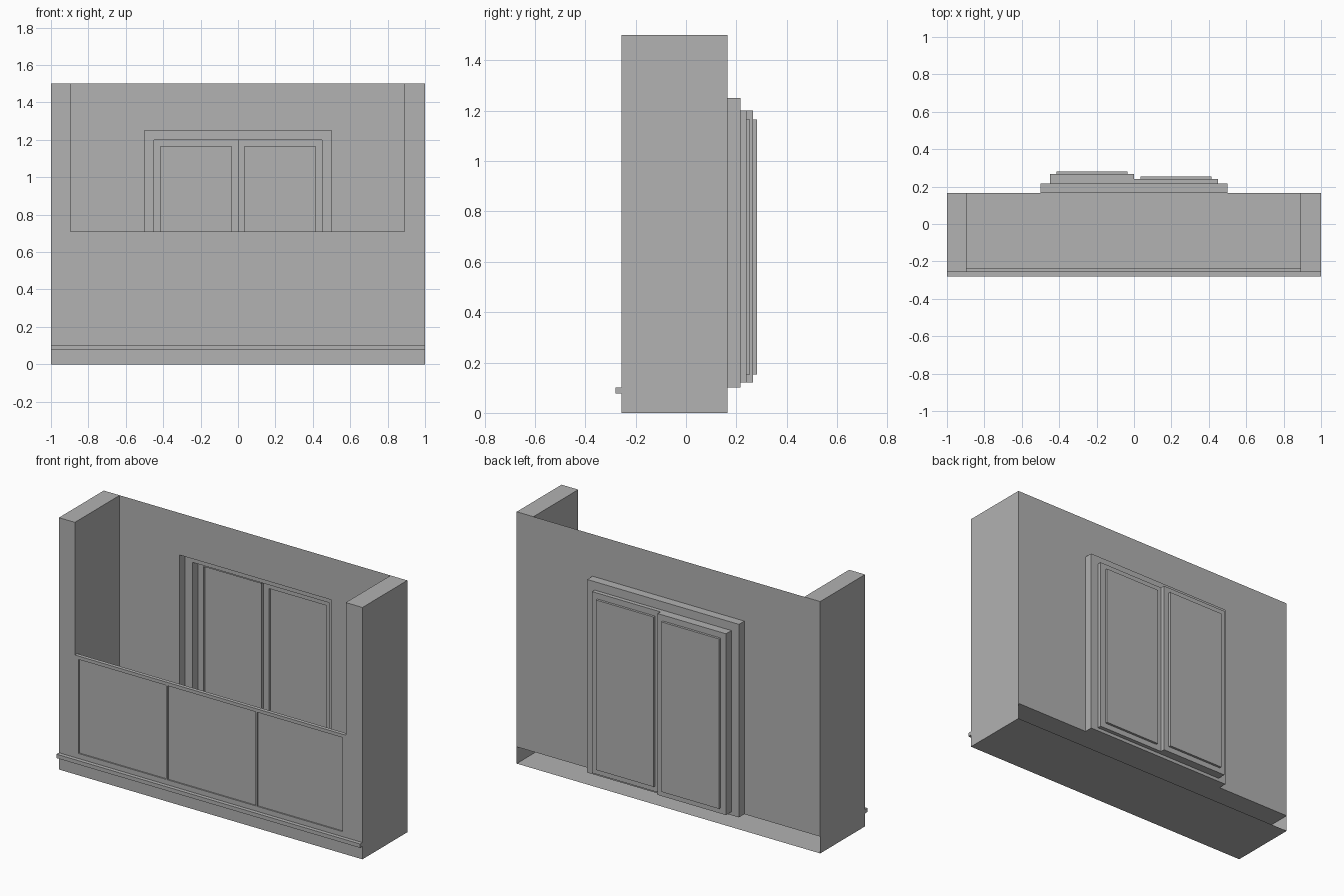
import bpy
import bmesh
from mathutils import Vector

cube = bpy.data.objects.get("Cube")
if cube:
    bpy.data.objects.remove(cube, do_unlink=True)

GREY = 0.445
plaster = bpy.data.materials.new("plain grey")
plaster.use_nodes = True
colour = (GREY, GREY, GREY, 1)
plaster.diffuse_color = colour
plaster.node_tree.nodes["Principled BSDF"].inputs["Base Color"].default_value = colour


def finish(name, bm):
    mesh = bpy.data.meshes.new(name)
    bm.to_mesh(mesh)
    bm.free()
    mesh.materials.append(plaster)
    obj = bpy.data.objects.new(name, mesh)
    bpy.context.collection.objects.link(obj)
    return obj


def box(name, x, y, z, open_sides=()):
    """Box between pairs of limits; sides facing the given directions stay open."""
    bm = bmesh.new()
    bmesh.ops.create_cube(bm, size=1)
    bm.normal_update()
    dropped = [f for f in bm.faces
               if any(f.normal.dot(Vector(d)) > 0.9 for d in open_sides)]
    bmesh.ops.delete(bm, geom=dropped, context='FACES')
    for v in bm.verts:
        v.co = [lim[0] if c < 0 else lim[1] for c, lim in zip(v.co, (x, y, z))]
    return finish(name, bm)


def sheet(name, rect, y, holes=(), rim_from=None, facing=1):
    """Upright sheet at depth y with rectangular holes and an optional rim.
    Rectangles are (x0, x1, z0, z1)."""
    bm = bmesh.new()
    areas = [rect, *holes]
    xs = sorted({v for a in areas for v in a[:2]})
    zs = sorted({v for a in areas for v in a[2:]})

    def quad(points):
        bm.faces.new([bm.verts.new(p) for p in points])

    for xa, xb in zip(xs, xs[1:]):
        for za, zb in zip(zs, zs[1:]):
            cx, cz = (xa + xb) / 2, (za + zb) / 2
            if any(h[0] < cx < h[1] and h[2] < cz < h[3] for h in holes):
                continue
            quad([(xa, y, za), (xa, y, zb), (xb, y, zb), (xb, y, za)])
    if rim_from is not None:
        x0, x1, z0, z1 = rect
        ring = [(x0, z0), (x0, z1), (x1, z1), (x1, z0)]
        for a, b in zip(ring, ring[1:] + ring[:1]):
            quad([(a[0], y, a[1]), (a[0], rim_from, a[1]),
                  (b[0], rim_from, b[1]), (b[0], y, b[1])])
    bmesh.ops.remove_doubles(bm, verts=bm.verts, dist=1e-5)
    bm.normal_update()
    if facing < 0:
        bmesh.ops.reverse_faces(bm, faces=bm.faces)
    return finish(name, bm)


FRONT, BACK = -0.257, 0.165
FLOOR, TOP, RAIL = 0.10, 1.50, 0.71
BACKWARD, DOWN, UP = (0, 1, 0), (0, 0, -1), (0, 0, 1)

# Hollow floor slab, open at the back, and the trim along its front
box("floor_slab", (-1, 1), (FRONT, BACK), (0, FLOOR), [BACKWARD])
box("front_trim", (-1, 1), (-0.28, FRONT), (0.077, FLOOR))

# Side walls
for side, x in (("right", (-1, -0.895)), ("left", (0.89, 1))):
    box(side + "_side_wall", x, (FRONT, BACK), (FLOOR, TOP), [BACKWARD, DOWN])

# Parapet: front sheet with three shallow panels, and its inner side and top
edges = [-0.87, -0.29, 0.30, 0.87]
GAP = 0.005
panels = []
for i in range(3):
    left = edges[i] + (GAP if i > 0 else 0)
    right = edges[i + 1] - (GAP if i < 2 else 0)
    panels.append((left, right, 0.13, 0.69))
sheet("parapet_front", (-0.895, 0.89, FLOOR, RAIL), FRONT, panels, facing=-1)
for i, panel in enumerate(panels):
    sheet(f"parapet_panel_{i + 1}", panel, FRONT + 0.008, rim_from=FRONT, facing=-1)
box("parapet_inside", (-0.895, 0.89), (FRONT, -0.235), (FLOOR, RAIL),
    [(0, -1, 0), DOWN, (1, 0, 0), (-1, 0, 0)])

# Rear wall with the stepped surround of the sliding doors
surround = (-0.50, 0.50, FLOOR, 1.25)
doors = {"right": ((-0.45, 0, 0.12, 1.20), 0.267),
         "left": ((0, 0.45, 0.12, 1.20), 0.24)}
SURROUND_Y = 0.216
sheet("rear_wall", (-1, 1, FLOOR, TOP), BACK, [surround])
sheet("door_surround", surround, SURROUND_Y, [d[0] for d in doors.values()], BACK)

# Each door is a frame with its pane set one step further out
for side, (rect, y) in doors.items():
    x0, x1, z0, z1 = rect
    pane = (x0 + 0.035, x1 - 0.035, z0 + 0.033, z1 - 0.035)
    sheet(side + "_door_frame", rect, y, [pane], SURROUND_Y)
    sheet(side + "_door_pane", pane, y + 0.014, rim_from=y)
